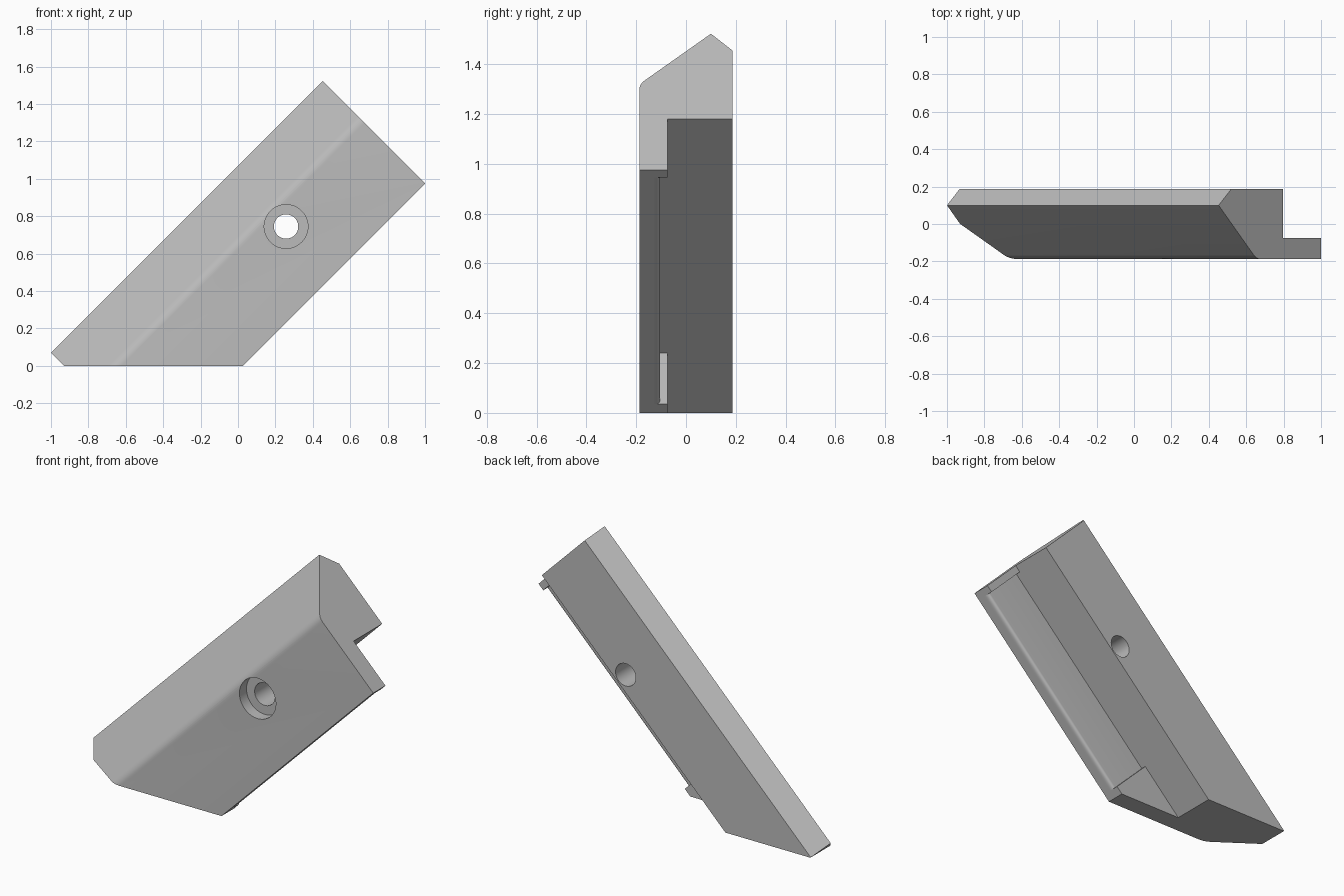
import bpy
import bmesh
from math import radians, sqrt
from mathutils import Vector

cube = bpy.data.objects.get("Cube")
if cube:
    bpy.data.objects.remove(cube, do_unlink=True)

grey = bpy.data.materials.new("plain grey")
grey.use_nodes = True
grey.diffuse_color = (0.5, 0.5, 0.5, 1)
grey.node_tree.nodes["Principled BSDF"].inputs["Base Color"].default_value = (0.5, 0.5, 0.5, 1)


def place(along, across, y):
    """Bar coordinates: along the diagonal, across it, and depth."""
    return Vector(((along + across) / 2, y, (along - across) / 2))


def rounded(before, corner, after, size, steps=6):
    """Points of a soft corner in the cross-section."""
    b, c, a = Vector(before), Vector(corner), Vector(after)
    start = c + (b - c).normalized() * size
    end = c + (a - c).normalized() * size
    return [tuple(start.lerp(c, t).lerp(c.lerp(end, t), t))
            for t in (i / steps for i in range(steps + 1))]


def extrude_bar(name, profile, start, end):
    """Extrude a cross-section along the diagonal and trim it at the ground."""
    bm = bmesh.new()
    face = bm.faces.new([bm.verts.new(place(start, w, y)) for w, y in profile])
    grown = bmesh.ops.extrude_face_region(bm, geom=[face], use_keep_orig=True)
    moved = [g for g in grown["geom"] if isinstance(g, bmesh.types.BMVert)]
    bmesh.ops.translate(bm, verts=moved, vec=place(end - start, 0, 0))
    if any(v.co.z < 0 for v in bm.verts):
        bmesh.ops.bisect_plane(bm, geom=bm.verts[:] + bm.edges[:] + bm.faces[:],
                               plane_co=(0, 0, 0), plane_no=(0, 0, -1), clear_outer=True)
        bmesh.ops.holes_fill(bm, edges=[e for e in bm.edges if e.is_boundary])
    bmesh.ops.recalc_face_normals(bm, faces=bm.faces)
    mesh = bpy.data.meshes.new(name)
    bm.to_mesh(mesh)
    bm.free()
    mesh.materials.append(grey)
    obj = bpy.data.objects.new(name, mesh)
    bpy.context.collection.objects.link(obj)
    return obj


def drill(name, radius, y_min, y_max):
    bpy.ops.mesh.primitive_cylinder_add(vertices=64, radius=radius, depth=y_max - y_min,
                                        location=(0.257, (y_min + y_max) / 2, 0.745),
                                        rotation=(radians(90), 0, 0))
    obj = bpy.context.object
    obj.name = name
    obj.data.materials.append(grey)
    return obj


def combine(target, tool, operation):
    bpy.context.view_layer.objects.active = target
    mod = target.modifiers.new(operation.lower(), "BOOLEAN")
    mod.object, mod.operation, mod.solver = tool, operation, "EXACT"
    bpy.ops.object.modifier_apply(modifier=mod.name)
    bpy.data.objects.remove(tool, do_unlink=True)


# Cross-section: thick ridge body with a thin flange
front, back, recess, step = -0.187, 0.187, -0.105, -0.075
ridge, bend, body, lip = (-1.07, 0.1), (-0.665, front), -0.384, 0.025
profile = [(-0.935, back), ridge]
profile += rounded(ridge, bend, (lip, front), 0.04)
profile += [(lip, front)]
profile += rounded((lip, front), (lip, recess), (body, recess), 0.025)
profile += [(body, recess), (body, back)]
bar = extrude_bar("wedge_bar", profile, -0.93, 1.975)

# Raised stops at both ends of the flange
tab = [(body - 0.05, front + 0.05), (lip, front + 0.05), (lip, step), (body - 0.05, step)]
combine(bar, extrude_bar("lower_stop", tab, -0.93, 0.095), "UNION")
combine(bar, extrude_bar("upper_stop", tab, 1.915, 1.975), "UNION")

# Counterbored bolt hole
combine(bar, drill("bolt_hole", 0.065, -0.4, 0.4), "DIFFERENCE")
combine(bar, drill("counterbore", 0.117, -0.4, front + 0.065), "DIFFERENCE")

bpy.ops.object.select_all(action="DESELECT")
bar.select_set(True)
bpy.context.view_layer.objects.active = bar
bpy.ops.object.shade_smooth_by_angle(angle=radians(30))
